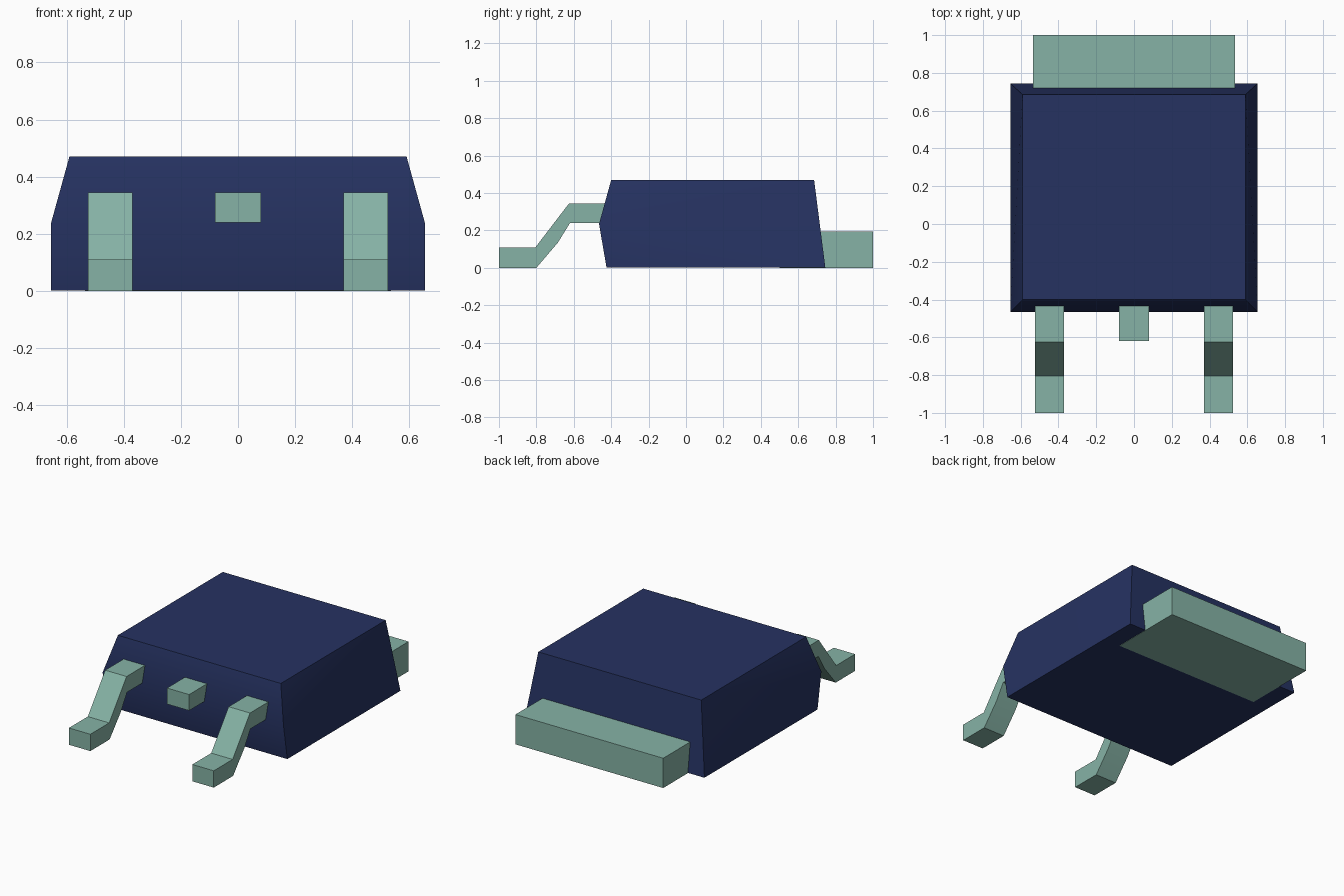
import bpy
import bmesh
import math

cube = bpy.data.objects.get("Cube")
if cube:
    bpy.data.objects.remove(cube, do_unlink=True)


def make_material(name, color):
    mat = bpy.data.materials.new(name)
    mat.use_nodes = True
    mat.diffuse_color = color
    mat.node_tree.nodes["Principled BSDF"].inputs["Base Color"].default_value = color
    return mat


navy = make_material("navy_plastic", (0.019, 0.032, 0.12, 1))
teal = make_material("pale_teal_metal", (0.24, 0.45, 0.38, 1))


def finish(name, bm, mat):
    bmesh.ops.recalc_face_normals(bm, faces=bm.faces)
    mesh = bpy.data.meshes.new(name)
    bm.to_mesh(mesh)
    bm.free()
    mesh.materials.append(mat)
    obj = bpy.data.objects.new(name, mesh)
    bpy.context.collection.objects.link(obj)
    bpy.ops.object.select_all(action="DESELECT")
    obj.select_set(True)
    bpy.context.view_layer.objects.active = obj
    bpy.ops.object.shade_smooth_by_angle(angle=math.radians(30))
    return obj


def extrude_profile(name, profile, x_center, width, mat):
    """Extrude a (y, z) outline along x."""
    bm = bmesh.new()
    face = bm.faces.new([bm.verts.new((x_center - width / 2, y, z)) for y, z in profile])
    moved = bmesh.ops.extrude_face_region(bm, geom=[face])["geom"]
    verts = [v for v in moved if isinstance(v, bmesh.types.BMVert)]
    bmesh.ops.translate(bm, vec=(width, 0, 0), verts=verts)
    return finish(name, bm, mat)


def rect(y0, y1, z0, z1):
    return [(y0, z0), (y0, z1), (y1, z1), (y1, z0)]


# Tapered body: mirrored side outlines with a ridge across the front
outline = [  # half width, y, z
    (0.59, -0.40, 0.47),   # top front
    (0.655, -0.465, 0.235),  # front ridge
    (0.655, -0.425, 0.002),  # bottom front
    (0.655, 0.745, 0.002),   # bottom back
    (0.59, 0.685, 0.47),   # top back
]
bm = bmesh.new()
sides = [[bm.verts.new((s * x, y, z)) for x, y, z in outline] for s in (-1, 1)]
count = len(outline)
for i in range(count):
    j = (i + 1) % count
    bm.faces.new((sides[0][i], sides[0][j], sides[1][j], sides[1][i]))
for side in sides:
    ridge = side[1]
    for a, b in ((2, 3), (3, 4), (4, 0)):
        bm.faces.new((ridge, side[a], side[b]))
finish("body", bm, navy)

# Heat tab running under the back of the body
extrude_profile("heat_tab", rect(0.5, 1.0, 0, 0.195), 0, 1.07, teal)

# Bent legs and the cropped middle leg
leg = [(-1, 0), (-1, 0.11), (-0.805, 0.11), (-0.625, 0.345), (-0.42, 0.345),
       (-0.42, 0.24), (-0.62, 0.24), (-0.685, 0.135), (-0.8, 0)]
for name, side in (("right_leg", -1), ("left_leg", 1)):
    extrude_profile(name, leg, side * 0.447, 0.155, teal)
extrude_profile("middle_leg_stub", rect(-0.62, -0.42, 0.24, 0.345), 0, 0.16, teal)
